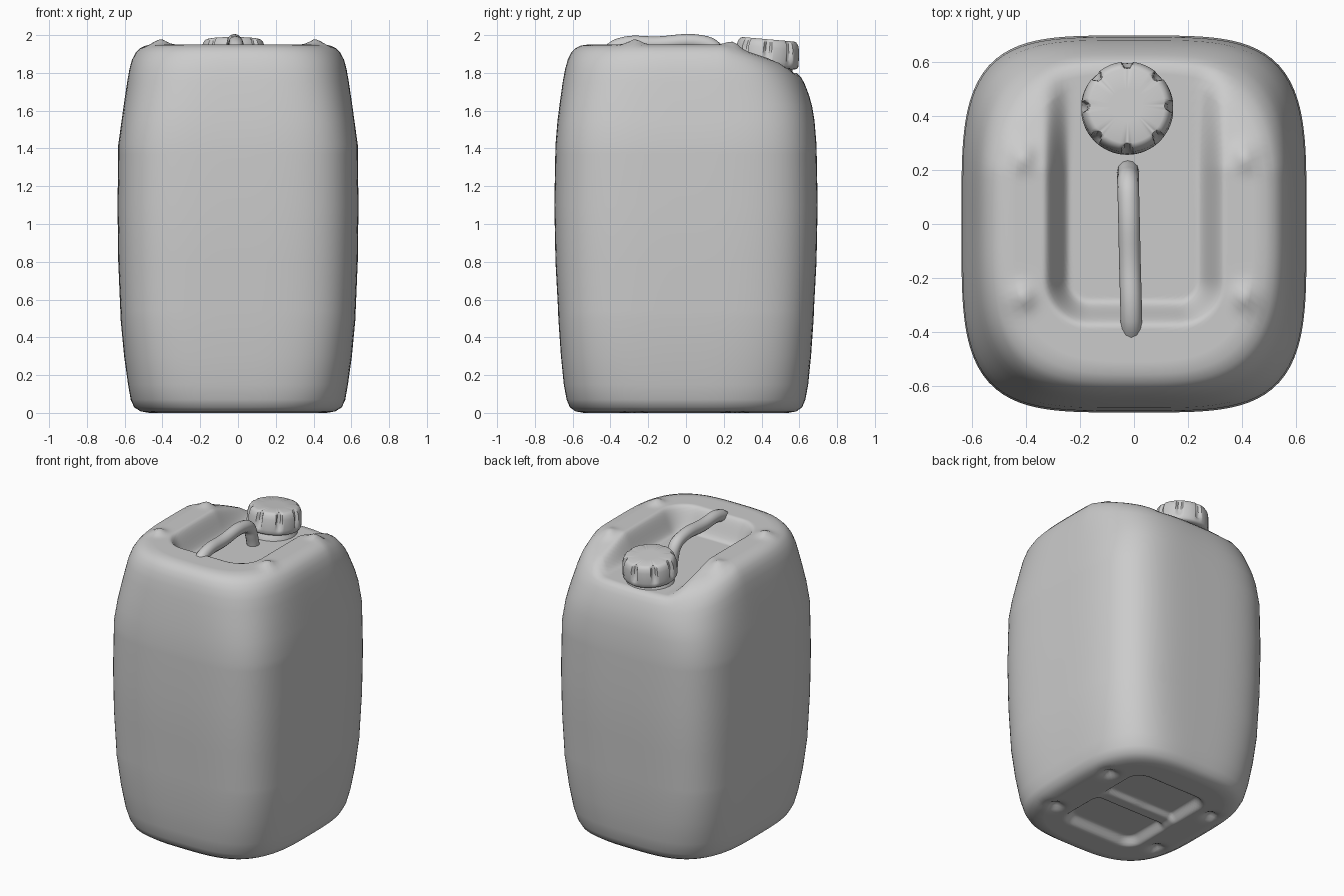
import bpy, bmesh, math
from mathutils import Matrix

if "Cube" in bpy.data.objects:
    bpy.data.objects.remove(bpy.data.objects["Cube"])

SEG = 144


def step(a, b, v):
    t = min(1, max(0, (v - a) / (b - a)))
    return t * t * (3 - 2 * t)


def outline(a, b, n):
    """Superelliptic cross-section."""
    pts = []
    for i in range(SEG):
        t = 2 * math.pi * i / SEG
        c, s = math.cos(t), math.sin(t)
        r = (abs(c) ** n + abs(s) ** n) ** (-1 / n)
        pts.append((a * r * c, b * r * s))
    return pts


def loft(name, rings):
    """Skin closed rings of equal length and cap both ends."""
    bm = bmesh.new()
    loops = [[bm.verts.new(p) for p in ring] for ring in rings]
    for lo, hi in zip(loops, loops[1:]):
        for i in range(len(lo)):
            j = (i + 1) % len(lo)
            bm.faces.new((lo[i], lo[j], hi[j], hi[i]))
    bm.faces.new(loops[0][::-1])
    bm.faces.new(loops[-1])
    return finish(name, bm)


def finish(name, bm, angle=50):
    me = bpy.data.meshes.new(name)
    bm.to_mesh(me)
    bm.free()
    ob = bpy.data.objects.new(name, me)
    bpy.context.collection.objects.link(ob)
    bpy.ops.object.select_all(action='DESELECT')
    ob.select_set(True)
    bpy.context.view_layer.objects.active = ob
    bpy.ops.object.shade_smooth_by_angle(angle=math.radians(angle))
    return ob


def box_dist(x, y, hx, hy, r):
    """Signed distance to a rounded rectangle."""
    qx, qy = abs(x) - hx + r, abs(y) - hy + r
    return math.hypot(max(qx, 0), max(qy, 0)) + min(max(qx, qy), 0) - r


def bumps(x, y, size):
    """Stacking studs / sockets near the four corners."""
    return sum(size * math.exp(-((abs(x) - .41) ** 2 + (y - py) ** 2) / .0018)
               for py in (-.27, .25))


def shape_z(x, y, z):
    if z > 1.5:
        # rear slope, then the handle recess that runs out at the back
        z0 = z
        z -= .34 * max(0, y - .22 + .02 * step(.4, .1, y)) * step(1.55, 1.95, z)
        mask = step(.05, -.05, box_dist(x, y - 1.67, .285, 2.0, .12))
        z += (min(z, 1.80) - z) * mask
        if z0 > 1.92:
            z += bumps(x, y, .028)
    elif z < .01:
        # underside hollow with a cross rib, plus stacking sockets
        mask = step(.03, -.03, box_dist(x, y, .27, .36, .08))
        rib = step(.07, .03, abs(y)) * .6
        z += .05 * mask * (1 - rib) + bumps(x, y, .035)
    return z


# Body: (height, half width, half depth, corner exponent)
profile = [(0, .47, .54, 3.2), (.008, .515, .585, 3.2), (.03, .55, .615, 3.3),
           (.07, .568, .632, 3.4), (.15, .582, .647, 3.6), (.3, .603, .662, 3.8),
           (.5, .622, .676, 4), (.54, .623, .677, 4), (.8, .634, .691, 4),
           (1.1, .638, .697, 4), (1.37, .634, .692, 4), (1.42, .634, .691, 4),
           (1.55, .616, .68, 3.9), (1.65, .602, .667, 3.7), (1.75, .587, .653, 3.5),
           (1.82, .575, .64, 3.4), (1.87, .561, .626, 3.3), (1.905, .543, .609, 3.2),
           (1.93, .52, .587, 3.2), (1.945, .488, .556, 3.1), (1.95, .45, .52, 3.1)]
disc = [k / 44 for k in range(1, 44)]
z, a, b, n = profile[0]
sections = [(z, a * s, b * s, n) for s in disc] + profile
z, a, b, n = profile[-1]
sections += [(z, a * s, b * s, n) for s in reversed(disc)]
loft("canister_body", [[(x, y, shape_z(x, y, z)) for x, y in outline(a, b, n)]
                       for z, a, b, n in sections])

# Carrying handle: bent round bar
cu = bpy.data.curves.new("handle", 'CURVE')
cu.dimensions = '3D'
cu.bevel_depth = .04
cu.bevel_resolution = 4
cu.resolution_u = 6
cu.use_fill_caps = True
path = [(-.01, -.42, 1.90), (-.01, -.35, 1.945), (-.015, -.15, 1.953),
        (-.02, .08, 1.96), (-.022, .15, 1.93), (-.022, .18, 1.86), (-.022, .20, 1.77)]
sp = cu.splines.new('BEZIER')
sp.bezier_points.add(len(path) - 1)
for bp, co in zip(sp.bezier_points, path):
    bp.co = co
    bp.handle_left_type = bp.handle_right_type = 'AUTO'
handle = bpy.data.objects.new("handle", cu)
bpy.context.collection.objects.link(handle)

# Screw cap with eight grip notches, tilted slightly backwards
tilt = Matrix.Translation((-.025, .43, 0)) @ Matrix.Translation((0, 0, 1.9)) \
    @ Matrix.Rotation(math.radians(-5), 4, 'X')


def cap_ring(r, z, notch):
    pts = []
    for i in range(96):
        t = 2 * math.pi * i / 96
        groove = step(.55, .85, math.cos(8 * (t - math.pi / 2)))
        q = r - notch * groove
        pts.append((q * math.cos(t), q * math.sin(t), z))
    return pts


cap = loft("screw_cap", [cap_ring(r, z, k) for r, z, k in (
    (.145, -.07, 0), (.163, -.066, 0), (.17, -.055, 0), (.171, -.035, .003),
    (.171, -.02, .016), (.168, .035, .02), (.160, .06, .018), (.150, .073, .01),
    (.138, .078, 0), (.06, .078, 0))])
cap.matrix_world = tilt

# Neck under the cap
neck = loft("neck", [cap_ring(r, z, 0) for r, z in (
    (.15, -.15), (.15, -.09), (.14, -.08), (.14, 0))])
neck.matrix_world = tilt
